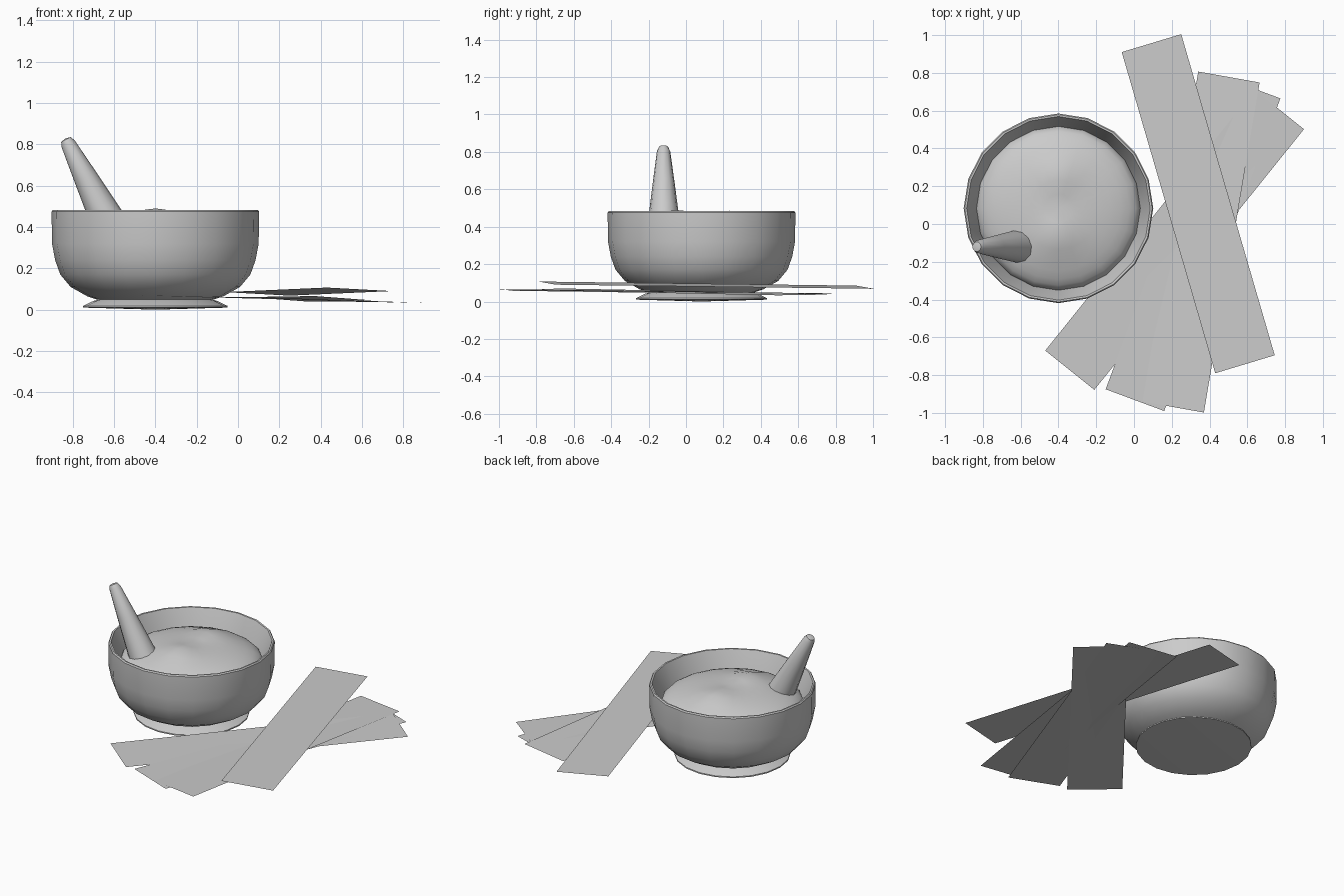
import bpy, bmesh, math
from mathutils import Vector

if "Cube" in bpy.data.objects:
    bpy.data.objects.remove(bpy.data.objects["Cube"])

BOWL = Vector((-0.40, 0.083, 0))


def finish(name, bm, loc=(0, 0, 0), smooth=True):
    bmesh.ops.recalc_face_normals(bm, faces=bm.faces)
    me = bpy.data.meshes.new(name)
    bm.to_mesh(me)
    bm.free()
    ob = bpy.data.objects.new(name, me)
    bpy.context.collection.objects.link(ob)
    ob.location = loc
    if smooth:
        bpy.ops.object.select_all(action='DESELECT')
        ob.select_set(True)
        bpy.context.view_layer.objects.active = ob
        bpy.ops.object.shade_smooth_by_angle(angle=math.radians(35))
    return ob


def lathe(profile, sides):
    """Revolve (radius, z) points about z; radius 0 makes a pole."""
    bm = bmesh.new()
    rings = []
    for r, z in profile:
        n = 1 if r == 0 else sides
        rings.append([bm.verts.new((r * math.cos(math.tau * i / sides),
                                    r * math.sin(math.tau * i / sides), z))
                      for i in range(n)])
    for a, b in zip(rings, rings[1:]):
        for i in range(sides):
            j = (i + 1) % sides
            quad = [a[i % len(a)], a[j % len(a)], b[j % len(b)], b[i % len(b)]]
            bm.faces.new(list(dict.fromkeys(quad)))
    return bm


# Mortar bowl with foot, outside then inside
finish("mortar_bowl", lathe([
    (0, 0), (0.35, 0.01), (0.35, 0.018), (0.30, 0.042), (0.28, 0.048),
    (0.33, 0.065), (0.41, 0.11), (0.46, 0.17), (0.485, 0.24), (0.50, 0.32),
    (0.502, 0.475), (0.496, 0.483), (0.486, 0.482), (0.435, 0.35),
    (0.40, 0.22), (0.28, 0.12), (0, 0.10)], 20), BOWL)

# Heaped contents: low dome with two small lumps
dome = [(0.434 * math.cos(a), 0.345 + 0.122 * math.sin(a))
        for a in (math.radians(d) for d in range(0, 90, 10))] + [(0, 0.467)]
bm = lathe(dome, 20)
for v in bm.verts:
    for by in (-0.15, 0.19):
        d2 = v.co.x ** 2 + (v.co.y - by) ** 2
        v.co.z += 0.03 * math.exp(-d2 / (2 * 0.075 ** 2))
finish("contents", bm, BOWL)

# Tapered pestle leaning out over the left rim
top, foot = Vector((-0.835, -0.12, 0.828)), Vector((-0.578, -0.118, 0.33))
L = (top - foot).length
pestle = finish("pestle", lathe([
    (0, 0), (0.06, 0.01), (0.09, 0.06), (0.077, 0.18), (0.058, L * 0.62),
    (0.036, L - 0.03), (0.026, L - 0.005), (0, L)], 12), foot)
pestle.rotation_euler = (top - foot).to_track_quat('Z', 'Y').to_euler()

# Thin paper strips fanned beside the bowl: three corners give each sheet
STRIPS = [
    ((0.43, -0.79, 0.107), (0.745, -0.695, 0.09), (-0.065, 0.91, 0.085)),
    ((-0.47, -0.67, 0.07), (-0.21, -0.878, 0.061), (0.64, 0.71, 0.042)),
    ((-0.15, -0.875, 0.0635), (0.16, -0.99, 0.0585), (0.465, 0.78, 0.040)),
    ((0.045, -0.94, 0.061), (0.37, -0.998, 0.066), (0.34, 0.807, 0.039)),
]
for k, corners in enumerate(STRIPS, 1):
    a, b, d = (Vector(c) for c in corners)
    bm = bmesh.new()
    bm.faces.new([bm.verts.new(p) for p in (a, b, b + d - a, d)])
    ob = finish(f"paper_strip_{k}", bm, smooth=False)
    if ob.data.polygons[0].normal.z < 0:
        ob.data.flip_normals()
